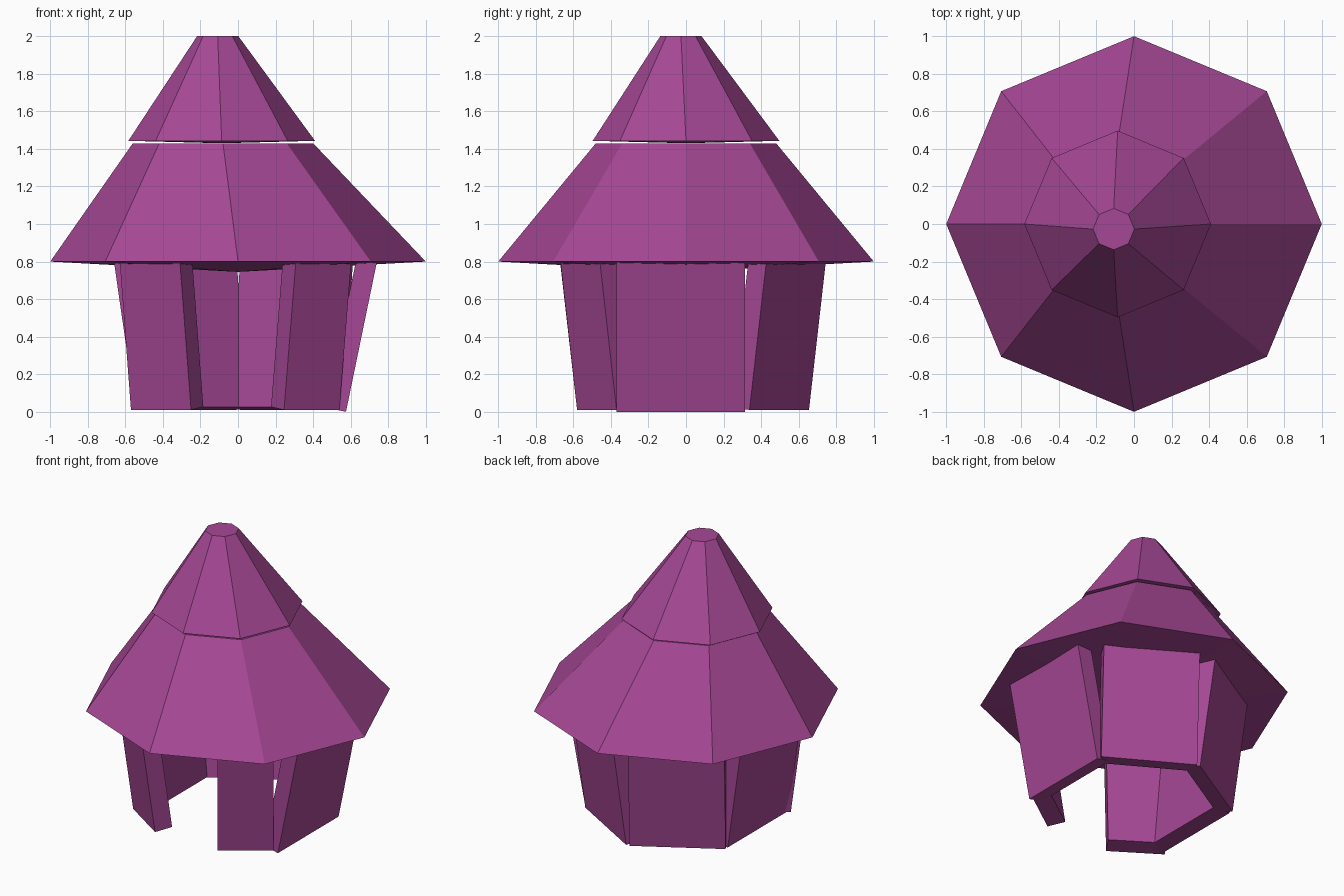
import bpy, bmesh, math
from mathutils import Vector

old = bpy.data.objects.get("Cube")
if old:
    bpy.data.objects.remove(old, do_unlink=True)

purple = bpy.data.materials.new("purple")
purple.use_nodes = True
colour = (0.38, 0.064, 0.30, 1)
purple.diffuse_color = colour
purple.node_tree.nodes["Principled BSDF"].inputs["Base Color"].default_value = colour


def finish(bm, name):
    bmesh.ops.recalc_face_normals(bm, faces=bm.faces)
    mesh = bpy.data.meshes.new(name)
    bm.to_mesh(mesh)
    bm.free()
    mesh.materials.append(purple)
    obj = bpy.data.objects.new(name, mesh)
    bpy.context.collection.objects.link(obj)


def roof_tier(name, bottom, top, dip, sides=8):
    """Leaning octagonal frustum; the underside sags to a point."""
    bm = bmesh.new()
    rings = []
    for x, y, z, r in (bottom, top):
        angles = [math.tau * i / sides for i in range(sides)]
        rings.append([bm.verts.new((x + r * math.cos(a), y + r * math.sin(a), z)) for a in angles])
    low, high = rings
    tip = bm.verts.new((bottom[0], bottom[1], bottom[2] - dip))
    for i in range(sides):
        j = (i + 1) % sides
        bm.faces.new((low[i], low[j], high[j], high[i]))
        bm.faces.new((low[j], low[i], tip))
    bm.faces.new(high)
    finish(bm, name)


def wall(name, start, end, spread, z=0.01, thick=0.11, height=0.82):
    """Slab whose outer foot runs start to end, leaning outwards."""
    base = Vector((*start, z))
    along = Vector((*end, z)) - base
    out = along.cross(Vector((0, 0, 1))).normalized()
    up = (out * spread + Vector((0, 0, 0.8))).normalized()
    inward = up.cross(along).normalized() * thick
    if inward.dot(out) > 0:
        inward.negate()
    bm = bmesh.new()
    foot = [base, base + along, base + along + inward, base + inward]
    low = [bm.verts.new(p) for p in foot]
    high = [bm.verts.new(p + up * height) for p in foot]
    bm.faces.new(low)
    bm.faces.new(high)
    for i in range(4):
        j = (i + 1) % 4
        bm.faces.new((low[i], low[j], high[j], high[i]))
    finish(bm, name)


# Two-tier crooked roof
roof_tier("lower_roof", (0, 0, 0.8, 1), (-0.08, 0, 1.43, 0.48), 0.055)
roof_tier("upper_roof", (-0.087, 0, 1.443, 0.497), (-0.108, -0.027, 2, 0.11), 0.013)

# Six-sided wall ring, with the doorway left open at the front
wall("left_wall", (0.575, -0.37), (0.575, 0.315), 0.165, z=0)
wall("back_left_wall", (0.56, 0.338), (0.015, 0.655), 0.105)
wall("back_right_wall", (-0.01, 0.655), (-0.55, 0.338), 0.105)
wall("right_wall", (-0.547, 0.31), (-0.547, -0.38), 0.115)
wall("front_right_wall", (-0.57, -0.37), (-0.25, -0.58), 0.11, thick=0.12)
wall("front_left_wall", (0.245, -0.58), (0.54, -0.37), 0.11, thick=0.12)
